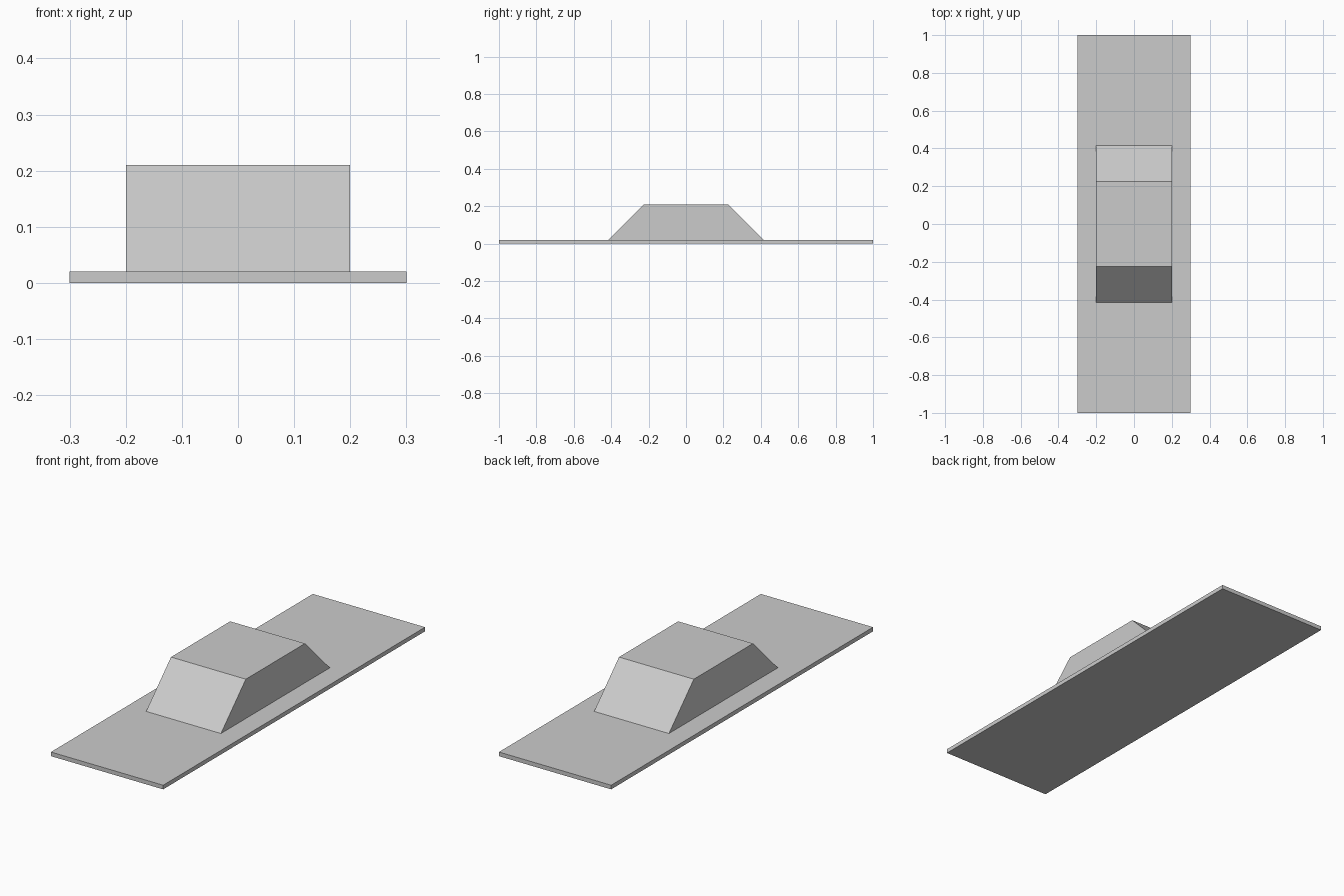
import bpy, bmesh

if "Cube" in bpy.data.objects:
    bpy.data.objects.remove(bpy.data.objects["Cube"])


def extrude_profile(name, profile, half_width):
    """Extrude a (y, z) profile symmetrically along x."""
    bm = bmesh.new()
    face = bm.faces.new([bm.verts.new((-half_width, y, z)) for y, z in profile])
    ext = bmesh.ops.extrude_face_region(bm, geom=[face], use_keep_orig=True)
    moved = [v for v in ext["geom"] if isinstance(v, bmesh.types.BMVert)]
    bmesh.ops.translate(bm, verts=moved, vec=(2 * half_width, 0, 0))
    bmesh.ops.recalc_face_normals(bm, faces=bm.faces)
    mesh = bpy.data.meshes.new(name)
    bm.to_mesh(mesh)
    bm.free()
    obj = bpy.data.objects.new(name, mesh)
    bpy.context.collection.objects.link(obj)
    return obj


# Thin rectangular base
extrude_profile("base_plate", [(-1, 0), (1, 0), (1, 0.02), (-1, 0.02)], 0.3)

# Flat-topped box with 45 degree ramps front and back
extrude_profile("ramp_box", [(-0.416, 0.02), (0.416, 0.02), (0.226, 0.21), (-0.226, 0.21)], 0.2)
